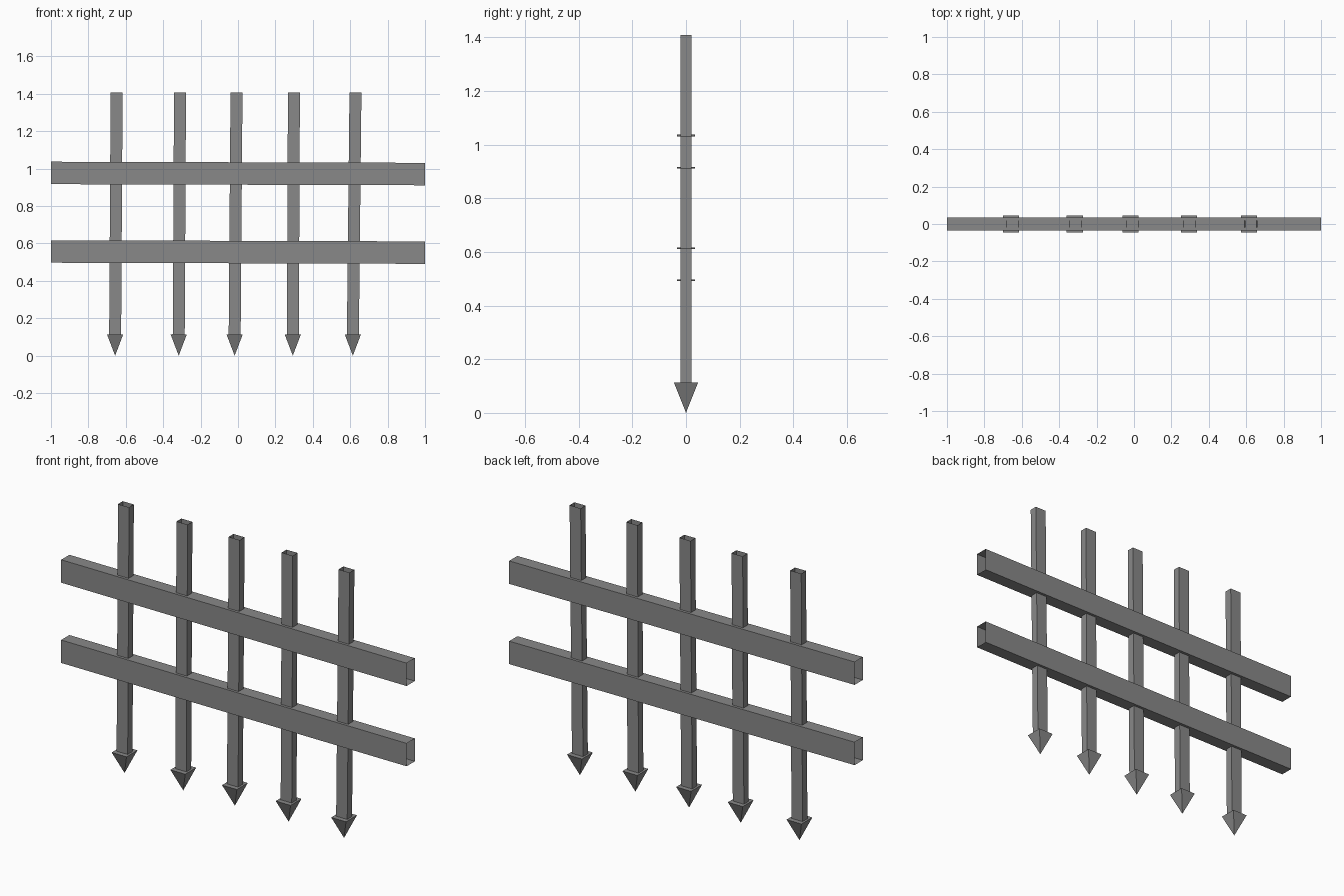
import bpy
import bmesh
from mathutils import Vector

cube = bpy.data.objects.get("Cube")
if cube:
    bpy.data.objects.remove(cube, do_unlink=True)

# Single iron grey
iron = bpy.data.materials.new("iron grey")
iron.use_nodes = True
GREY = (0.25, 0.25, 0.25, 1.0)
iron.diffuse_color = GREY
iron.node_tree.nodes["Principled BSDF"].inputs["Base Color"].default_value = GREY


def finish(name, bm):
    bmesh.ops.recalc_face_normals(bm, faces=bm.faces)
    mesh = bpy.data.meshes.new(name)
    bm.to_mesh(mesh)
    bm.free()
    mesh.materials.append(iron)
    obj = bpy.data.objects.new(name, mesh)
    bpy.context.collection.objects.link(obj)
    return obj


def ring(bm, centre, u, v):
    """Four corners around a centre, spanned by half-axes u and v."""
    c = Vector(centre)
    return [bm.verts.new(c + a * Vector(u) + b * Vector(v))
            for a, b in ((-1, -1), (1, -1), (1, 1), (-1, 1))]


def open_tube(name, start, end, u, v):
    """Thin-walled rectangular tube with open ends."""
    bm = bmesh.new()
    a, b = ring(bm, start, u, v), ring(bm, end, u, v)
    for i in range(4):
        j = (i + 1) % 4
        bm.faces.new((a[i], a[j], b[j], b[i]))
    return finish(name, bm)


def spike(name, x, top, tip):
    """Downward four-sided point with a flat cap."""
    bm = bmesh.new()
    base = ring(bm, (x, 0, top), (0.043, 0, 0), (0, 0.045, 0))
    point = bm.verts.new((x, 0, tip))
    bm.faces.new(base)
    for i in range(4):
        bm.faces.new((base[i], base[(i + 1) % 4], point))
    return finish(name, bm)


# Horizontal rails, sagging very slightly to one side
for name, z in (("upper_rail", 0.974), ("lower_rail", 0.554)):
    open_tube(name, (-1, 0, z + 0.003), (1, 0, z - 0.003),
              (0, 0.034, 0), (0, 0, 0.06))

# Upright bars with pointed feet: bottom x, top x
bars = ((-0.657, -0.649), (-0.317, -0.31), (-0.018, -0.008),
        (0.293, 0.299), (0.614, 0.628))
for n, (low, high) in enumerate(bars, 1):
    open_tube(f"upright_bar_{n}", (low, 0, 0.09), (high, 0, 1.408),
              (0.032, 0, 0), (0, 0.02, 0))
    spike(f"bar_spike_{n}", low, 0.113, 0.0)
